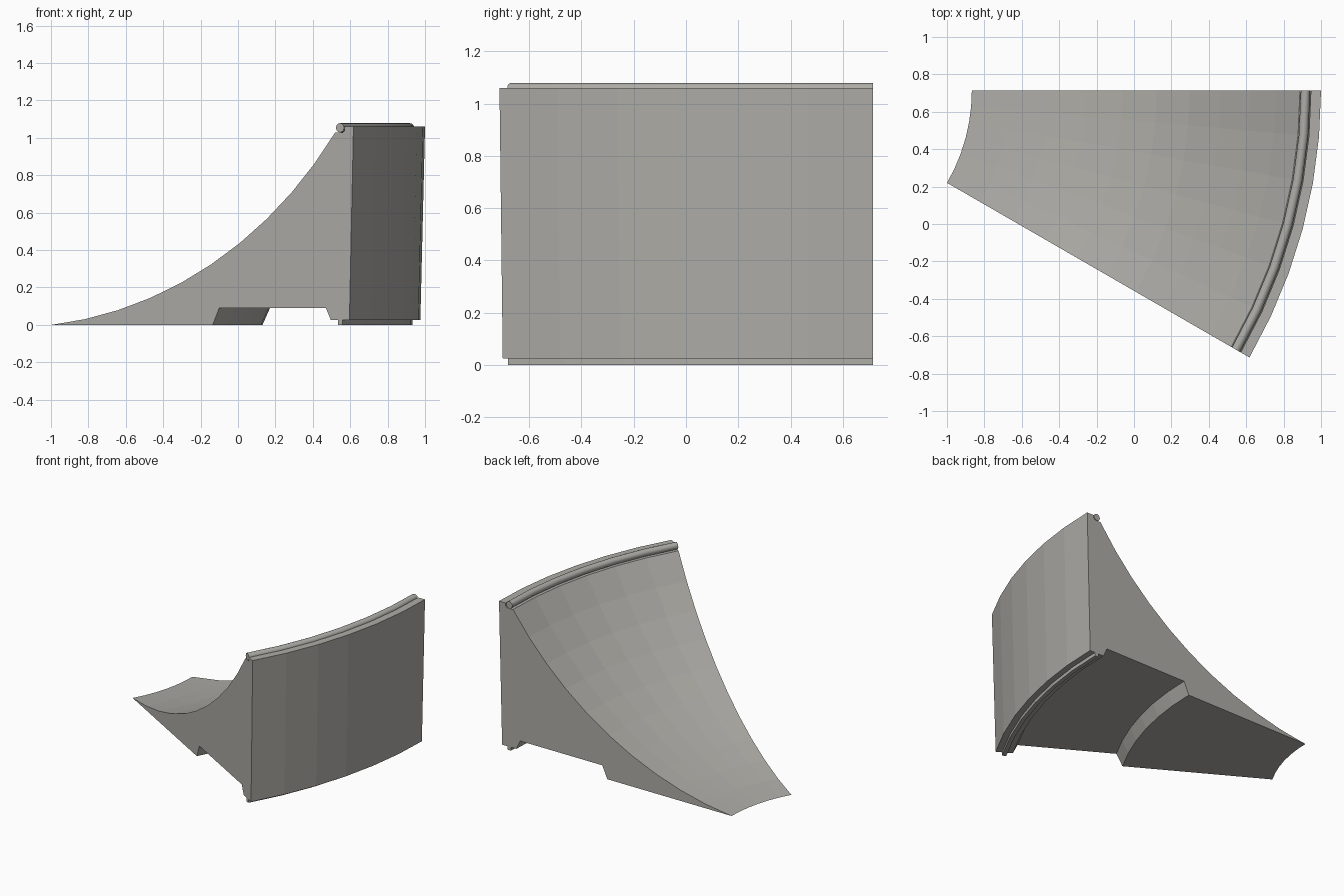
import bpy
import bmesh
from math import sin, cos, radians, pi

cube = bpy.data.objects.get("Cube")
if cube:
    bpy.data.objects.remove(cube, do_unlink=True)

AXIS_X, AXIS_Y = -1.857, 0.715   # vertical axis of the curved sector
SWEEP, STEPS = radians(30), 6

grey = bpy.data.materials.new("warm_grey")
grey.use_nodes = True
colour = (0.42, 0.413, 0.385, 1)
grey.diffuse_color = colour
grey.node_tree.nodes["Principled BSDF"].inputs["Base Color"].default_value = colour


def arc(cr, cz, radius, start, end, count):
    """Points on an arc in the radius/height plane, angles in degrees."""
    angles = [radians(start + (end - start) * i / count) for i in range(count + 1)]
    return [(cr + radius * cos(a), cz + radius * sin(a)) for a in angles]


def sweep(name, profile):
    """Revolve a closed radius/height profile through the sector and cap both ends."""
    bm = bmesh.new()
    rings = []
    for i in range(STEPS + 1):
        a = -SWEEP * i / STEPS
        rings.append([bm.verts.new((AXIS_X + r * cos(a), AXIS_Y + r * sin(a), z))
                      for r, z in profile])
    n = len(profile)
    for a, b in zip(rings, rings[1:]):
        for j in range(n):
            k = (j + 1) % n
            bm.faces.new((a[j], a[k], b[k], b[j]))
    bm.faces.new(rings[0])
    bm.faces.new(rings[-1])
    bmesh.ops.recalc_face_normals(bm, faces=bm.faces)
    mesh = bpy.data.meshes.new(name)
    bm.to_mesh(mesh)
    bm.free()
    mesh.materials.append(grey)
    obj = bpy.data.objects.new(name, mesh)
    bpy.context.collection.objects.link(obj)
    return obj


# Ramp body: concave top, rim groove, outer wall, bottom lip and underside recess
ramp_curve = arc(0.739, 2.438, 2.451, -84.12, -35.1, 10)
rim = [(2.765, 1.028), (2.79, 1.028), (2.803, 1.04), (2.803, 1.06), (2.857, 1.06)]
underside = [(2.832, 0.025), (2.79, 0.025), (2.79, 0), (2.762, 0), (2.762, 0.025),
             (2.718, 0.025), (2.687, 0.09), (2.028, 0.09), (1.988, 0)]
sweep("ramp_body", ramp_curve + rim + underside)

# Round coping rail along the top edge
rail = sweep("coping_rail", arc(2.774, 1.054, 0.025, 0, 330, 11))
bpy.context.view_layer.objects.active = rail
rail.select_set(True)
bpy.ops.object.shade_smooth_by_angle(angle=radians(40))
